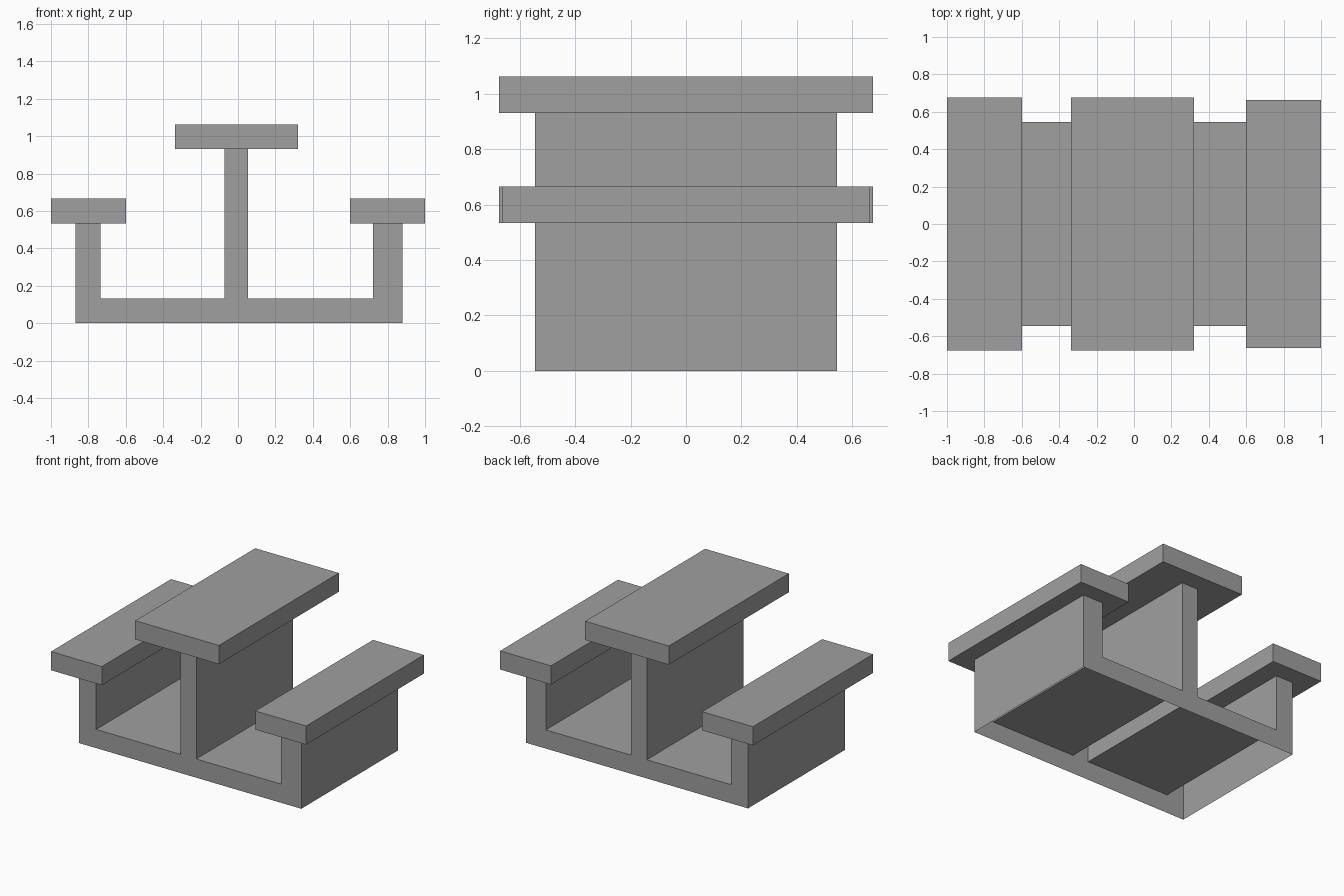
import bpy, bmesh

if "Cube" in bpy.data.objects:
    bpy.data.objects.remove(bpy.data.objects["Cube"])

grey = bpy.data.materials.new("plain grey")
grey.diffuse_color = (0.35, 0.35, 0.35, 1)
grey.use_nodes = True
grey.node_tree.nodes["Principled BSDF"].inputs["Base Color"].default_value = grey.diffuse_color


def make_object(name, bm):
    bmesh.ops.remove_doubles(bm, verts=bm.verts, dist=1e-5)
    bmesh.ops.recalc_face_normals(bm, faces=bm.faces)
    mesh = bpy.data.meshes.new(name)
    bm.to_mesh(mesh)
    bm.free()
    mesh.materials.append(grey)
    obj = bpy.data.objects.new(name, mesh)
    bpy.context.collection.objects.link(obj)


def quad(bm, *points):
    bm.faces.new([bm.verts.new(p) for p in points])


LEGS = {"left": (-0.87, -0.735), "middle": (-0.073, 0.053), "right": (0.722, 0.88)}
DEPTH = 0.545            # half depth of the frame
FLOOR, SEAT, TABLE = 0.133, 0.533, 0.93
THICK = 0.133

# Frame: hollow shell, open underneath and where the legs meet the slabs
outline = [(LEGS["left"][0], 0)]
for side, top in (("left", SEAT), ("middle", TABLE), ("right", SEAT)):
    x0, x1 = LEGS[side]
    if side != "left":
        outline.append((x0, FLOOR))
    outline += [(x0, top), (x1, top)]
    if side != "right":
        outline.append((x1, FLOOR))
outline.append((LEGS["right"][1], 0))

bm = bmesh.new()
for y in (-DEPTH, DEPTH):
    bm.faces.new([bm.verts.new((x, y, z)) for x, z in outline])
for (xa, za), (xb, zb) in zip(outline, outline[1:]):
    if za == zb and za > FLOOR:
        continue
    quad(bm, (xa, -DEPTH, za), (xb, -DEPTH, zb), (xb, DEPTH, zb), (xa, DEPTH, za))
make_object("frame", bm)


# Slab: box whose underside has an opening over its leg
def slab(name, x0, x1, half, z, leg):
    bm = bmesh.new()
    outer = [(x0, -half), (x1, -half), (x1, half), (x0, half)]
    inner = [(leg[0], -DEPTH), (leg[1], -DEPTH), (leg[1], DEPTH), (leg[0], DEPTH)]
    quad(bm, *[(x, y, z + THICK) for x, y in outer])
    for i in range(4):
        j = (i + 1) % 4
        a, b = outer[i], outer[j]
        quad(bm, (*a, z), (*b, z), (*b, z + THICK), (*a, z + THICK))
        quad(bm, (*a, z), (*b, z), (*inner[j], z), (*inner[i], z))
    make_object(name, bm)


slab("left_seat", -1.0, -0.6, 0.675, SEAT, LEGS["left"])
slab("table_top", -0.337, 0.322, 0.675, TABLE, LEGS["middle"])
slab("right_seat", 0.6, 1.0, 0.662, SEAT, LEGS["right"])
